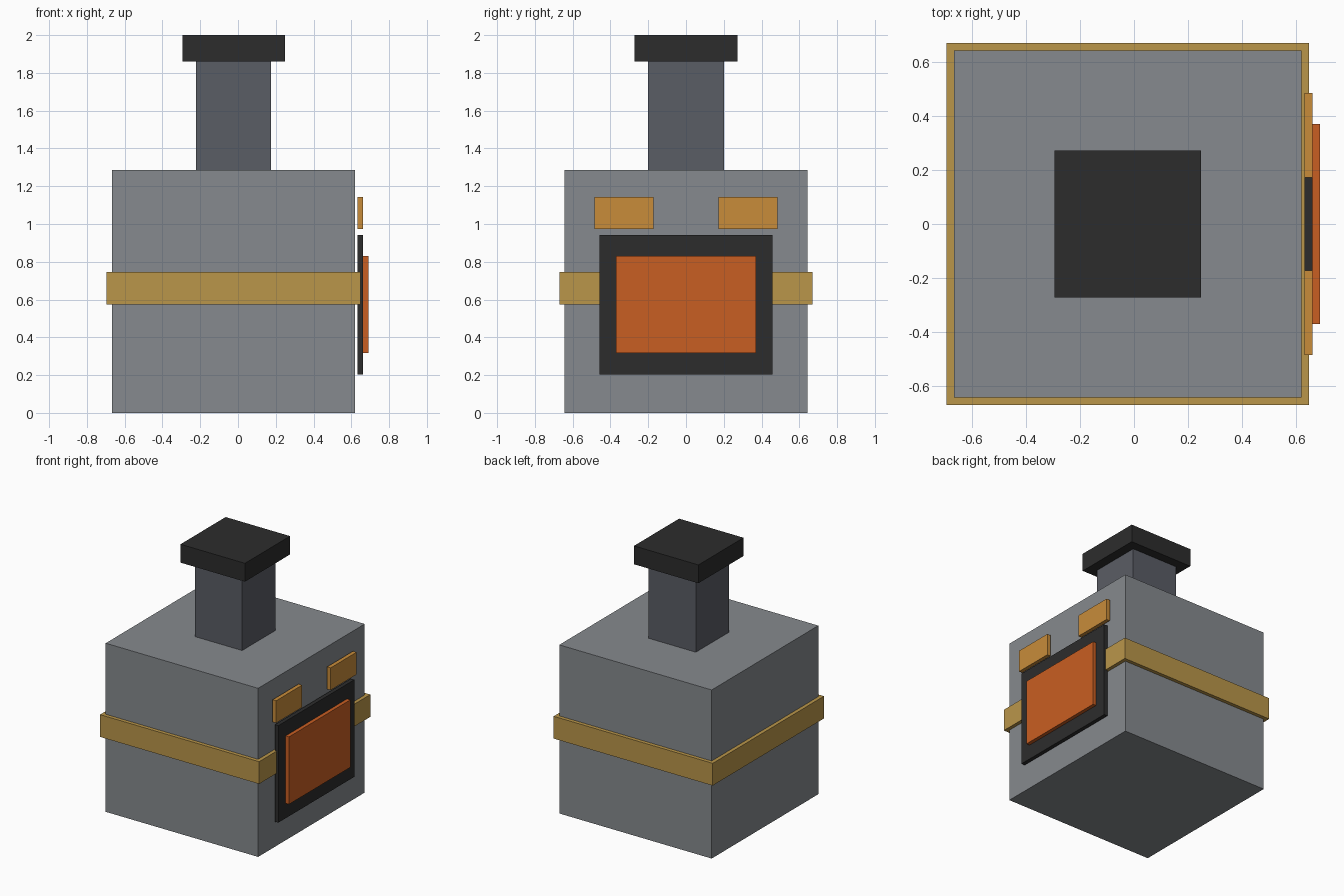
import bpy

if "Cube" in bpy.data.objects:
    bpy.data.objects.remove(bpy.data.objects["Cube"])


def material(name, rgb):
    """Flat colour given as 0-255 sRGB, stored as linear."""
    m = bpy.data.materials.new(name)
    lin = [(c / 255 / 12.92) if c < 11 else ((c / 255 + 0.055) / 1.055) ** 2.4 for c in rgb]
    m.diffuse_color = (*lin, 1)
    m.use_nodes = True
    m.node_tree.nodes["Principled BSDF"].inputs["Base Color"].default_value = m.diffuse_color
    return m


def box(name, mat, xs, ys, zs):
    """Box spanning the given x, y and z ranges."""
    bpy.ops.mesh.primitive_cube_add(size=1)
    ob = bpy.context.object
    ob.name = name
    ob.location = [(a + b) / 2 for a, b in (xs, ys, zs)]
    ob.scale = [b - a for a, b in (xs, ys, zs)]
    bpy.ops.object.transform_apply(location=True, rotation=False, scale=True)
    ob.data.materials.append(mat)
    return ob


stone = material("stone grey", (134, 138, 142))
slate = material("slate grey", (90, 93, 101))
iron = material("black iron", (44, 44, 44))
brass = material("brass", (186, 150, 74))
amber = material("amber", (200, 140, 58))
ember = material("ember orange", (201, 94, 34))

# Furnace body with a brass band around it
box("body", stone, (-0.667, 0.62), (-0.643, 0.643), (0, 1.287))
box("band", brass, (-0.695, 0.648), (-0.671, 0.671), (0.575, 0.745))

# Chimney and its cap
box("chimney", slate, (-0.223, 0.175), (-0.2, 0.2), (1.287, 1.86))
box("chimney_cap", iron, (-0.295, 0.249), (-0.272, 0.272), (1.86, 2.0))

# Fire door on the right side
box("door_frame", iron, (0.632, 0.662), (-0.459, 0.459), (0.202, 0.943))
box("door_glow", ember, (0.662, 0.69), (-0.37, 0.37), (0.316, 0.831))

# Pair of vents above the door
for side, name in ((-1, "vent_front"), (1, "vent_back")):
    ys = sorted((side * 0.172, side * 0.485))
    box(name, amber, (0.632, 0.662), ys, (0.973, 1.143))
